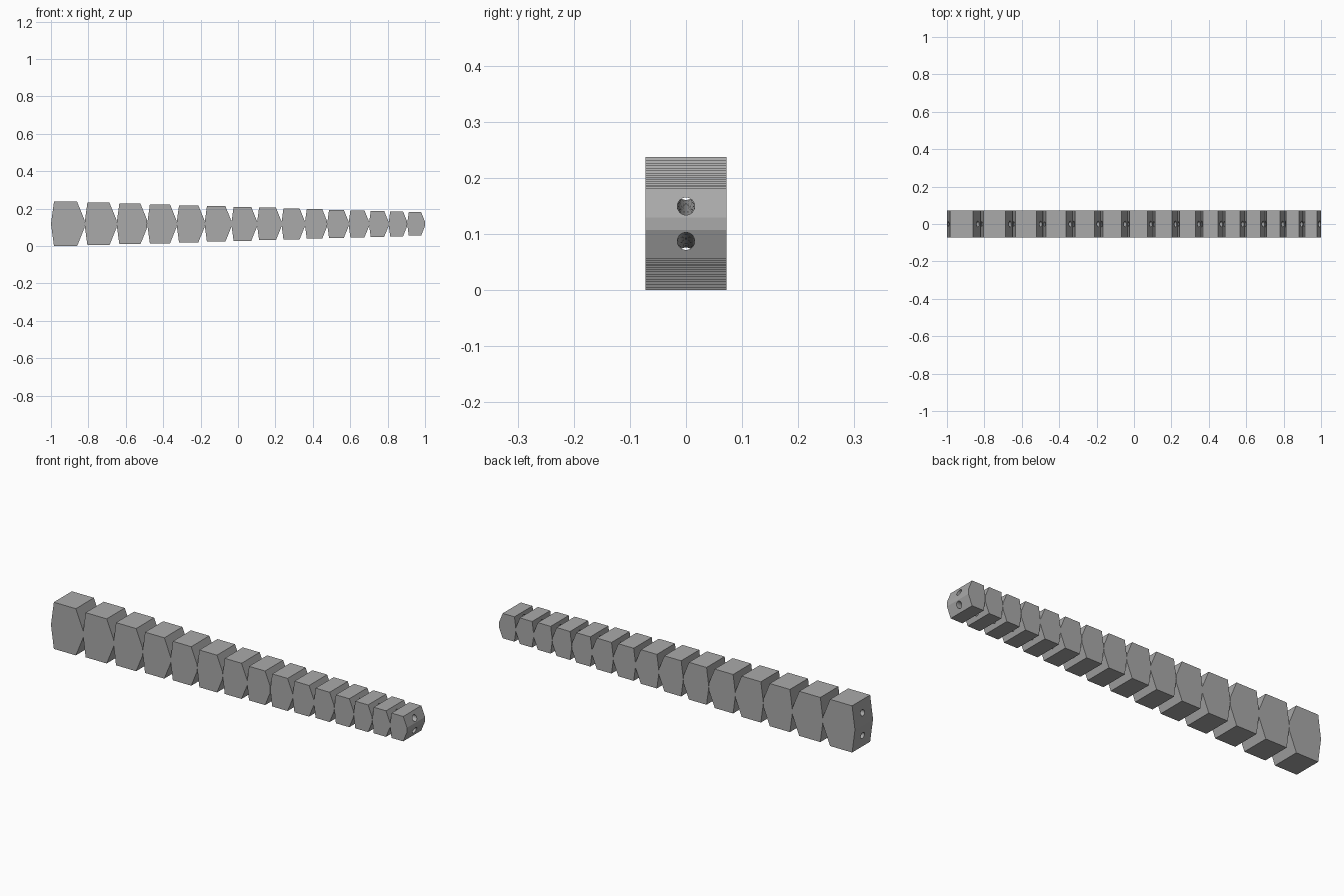
import bpy
import bmesh
from math import atan2, pi
from mathutils import Vector

if "Cube" in bpy.data.objects:
    bpy.data.objects.remove(bpy.data.objects["Cube"], do_unlink=True)

COUNT = 15            # segments, each a scaled copy of the one before
RATIO = 0.956
HEIGHT = 0.237        # of the largest segment
HALF_WIDTH = 0.0725
MID_Z = HEIGHT / 2
LENGTH = 2 * (1 - RATIO) / (1 - RATIO ** COUNT)
HOLE_RADIUS = 0.0155

grey = bpy.data.materials.new("plain_grey")
grey.use_nodes = True
grey.diffuse_color = (0.4, 0.4, 0.4, 1)
grey.node_tree.nodes["Principled BSDF"].inputs["Base Color"].default_value = (0.4, 0.4, 0.4, 1)


def add_object(name, bm):
    mesh = bpy.data.meshes.new(name)
    bmesh.ops.recalc_face_normals(bm, faces=bm.faces)
    bm.to_mesh(mesh)
    bm.free()
    mesh.materials.append(grey)
    obj = bpy.data.objects.new(name, mesh)
    bpy.context.scene.collection.objects.link(obj)
    return obj


def add_segment(name, x, scale):
    """Extrude the side profile: ridge on the left, sloped end with a flat neck on the right."""
    length, half = LENGTH * scale, HEIGHT * scale / 2
    upper = [(0.09, 1), (0.78, 1), (1, 0.18)]
    profile = [(0, 0)] + upper + [(u, -v) for u, v in reversed(upper)]
    bm = bmesh.new()
    face = bm.faces.new([bm.verts.new((x + u * length, -HALF_WIDTH, MID_Z + v * half))
                         for u, v in profile])
    side = bmesh.ops.extrude_face_region(bm, geom=[face])["geom"]
    bmesh.ops.translate(bm, vec=(0, 2 * HALF_WIDTH, 0),
                        verts=[g for g in side if isinstance(g, bmesh.types.BMVert)])
    return add_object(name, bm)


def add_cutter(name, sign):
    """Long rod following the taper of the segments."""
    start = Vector((-1, 0, MID_Z + sign * 0.058))
    end = Vector((1, 0, MID_Z + sign * 0.031))
    slope = end - start
    bm = bmesh.new()
    bmesh.ops.create_cone(bm, cap_ends=True, segments=32, radius1=HOLE_RADIUS,
                          radius2=HOLE_RADIUS, depth=2.2)
    rod = add_object(name, bm)
    rod.location = (start + end) / 2
    rod.rotation_euler = (0, pi / 2 - atan2(slope.z, slope.x), 0)
    rod.hide_render = True
    rod.hide_set(True)
    return rod


# Cable channels above and below the centre line
cutters = [add_cutter("upper_channel_cutter", 1), add_cutter("lower_channel_cutter", -1)]

# Tapering chain of segments
x = -1
for i in range(COUNT):
    scale = RATIO ** i
    segment = add_segment(f"segment_{i + 1}", x, scale)
    for cutter in cutters:
        cut = segment.modifiers.new(cutter.name, 'BOOLEAN')
        cut.operation = 'DIFFERENCE'
        cut.solver = 'EXACT'
        cut.object = cutter
    x += LENGTH * scale
